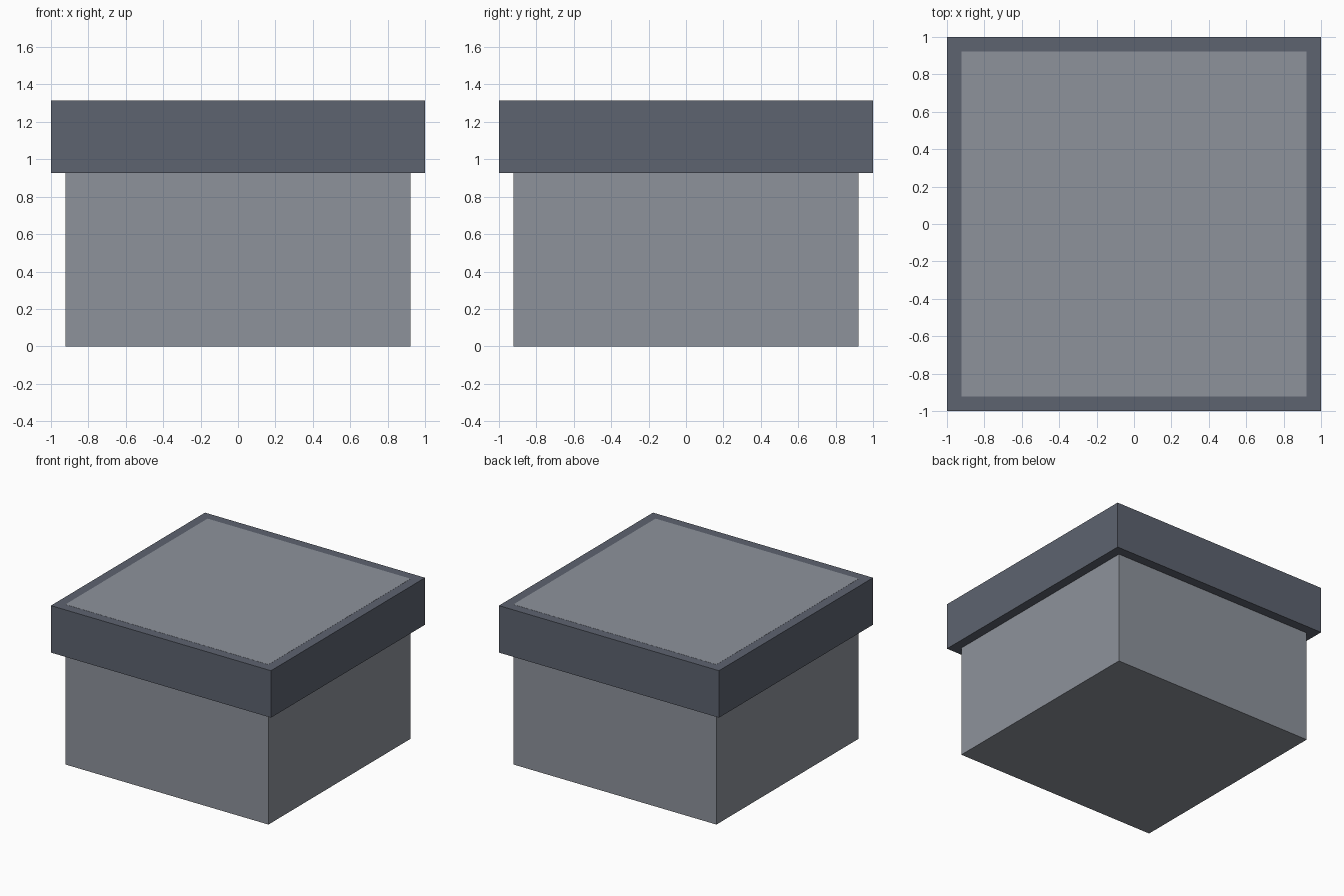
import bpy

if "Cube" in bpy.data.objects:
    bpy.data.objects.remove(bpy.data.objects["Cube"])

BODY_W, LID_W = 1.846, 2.0
LID_BOTTOM, TOP = 0.928, 1.315


def material(name, color):
    mat = bpy.data.materials.new(name)
    mat.diffuse_color = (*color, 1)
    mat.use_nodes = True
    mat.node_tree.nodes["Principled BSDF"].inputs["Base Color"].default_value = mat.diffuse_color
    return mat


def box(name, width, z0, z1, mat):
    bpy.ops.mesh.primitive_cube_add(size=1, location=(0, 0, (z0 + z1) / 2))
    ob = bpy.context.object
    ob.name = name
    ob.scale = (width, width, z1 - z0)
    bpy.ops.object.transform_apply(location=False, rotation=False, scale=True)
    ob.data.materials.append(mat)
    return ob


# Body runs up through the lid; its top shows as a flush panel
box("box_body", BODY_W, 0, TOP, material("light_grey", (0.27, 0.29, 0.33)))

# Overhanging lid, a hair lower so the flush panel reads cleanly
box("box_lid", LID_W, LID_BOTTOM, TOP - 0.001, material("dark_grey", (0.11, 0.125, 0.16)))
